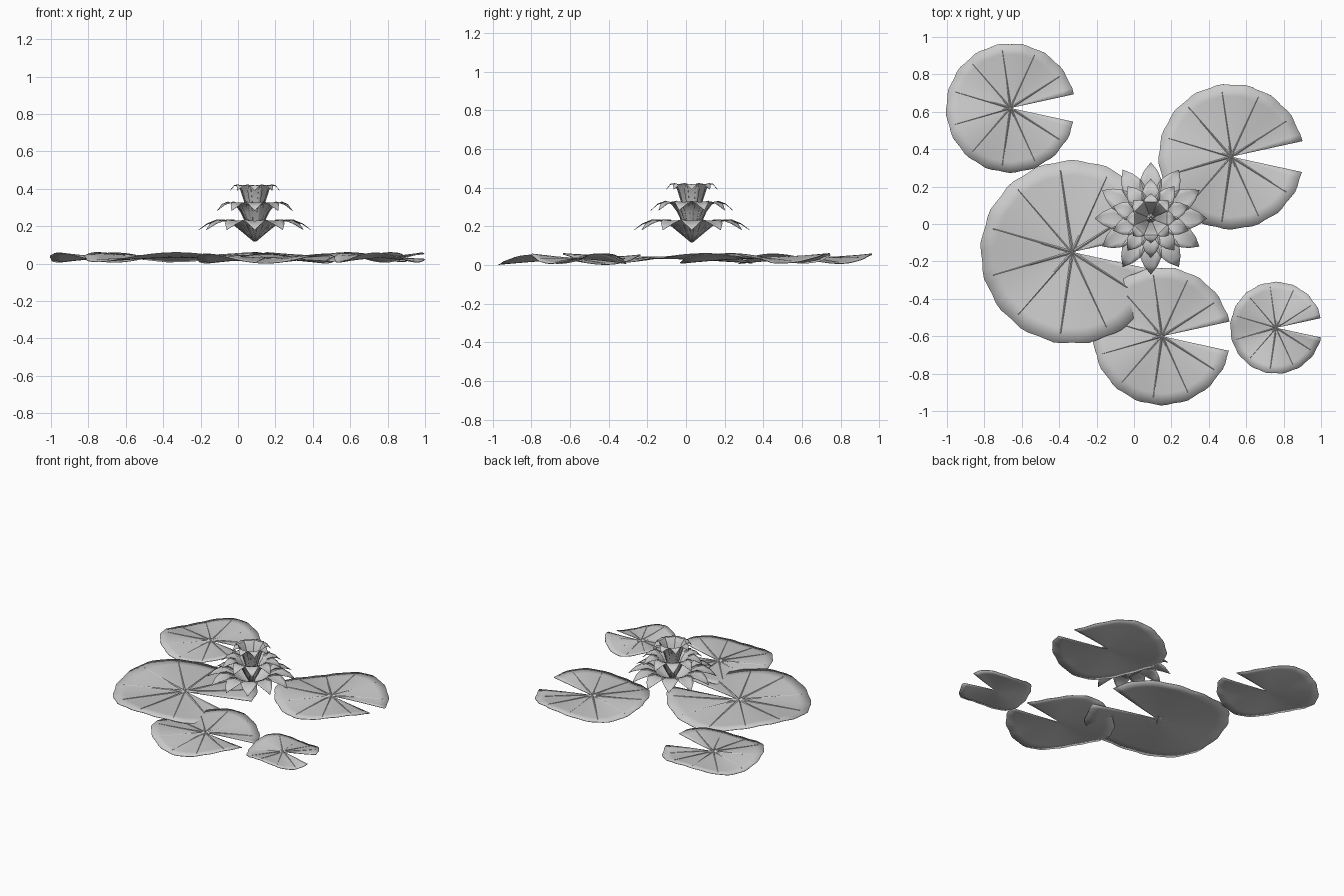
import bpy, bmesh, math
from math import sin, cos, pi, radians

if "Cube" in bpy.data.objects:
    bpy.data.objects.remove(bpy.data.objects["Cube"])

NOTCH = 0.215  # half angle of the slit in each pad
AMP = 0.025    # height of the rim wave

# name, centre x, centre y, radius, wave phase, height
PADS = [
    ("large_pad", -0.33, -0.15, 0.49, 0.0, 0.034),
    ("right_pad", 0.52, 0.36, 0.388, radians(210), 0.034),
    ("front_pad", 0.15, -0.60, 0.368, pi, 0.027),
    ("back_left_pad", -0.66, 0.62, 0.345, pi, 0.032),
    ("small_pad", 0.76, -0.555, 0.245, 0.3, 0.032),
]


def finish(name, bm, thickness=0.0, angle=40):
    bmesh.ops.recalc_face_normals(bm, faces=bm.faces)
    mesh = bpy.data.meshes.new(name)
    bm.to_mesh(mesh)
    bm.free()
    ob = bpy.data.objects.new(name, mesh)
    bpy.context.collection.objects.link(ob)
    if thickness:
        mod = ob.modifiers.new("thickness", 'SOLIDIFY')
        mod.thickness = thickness
        mod.offset = 0
    bpy.ops.object.select_all(action='DESELECT')
    bpy.context.view_layer.objects.active = ob
    ob.select_set(True)
    bpy.ops.object.shade_smooth_by_angle(angle=radians(angle))
    return ob


def grid_faces(bm, rows, closed=False):
    for a, b in zip(rows, rows[1:]):
        n = len(a)
        for i in range(n if closed else n - 1):
            j = (i + 1) % n
            bm.faces.new((a[i], a[j], b[j], b[i]))


def wave(t, ang, phase, z0):
    return z0 + AMP * t ** 1.5 * sin(3 * ang + phase)


def lily_pad(name, cx, cy, rad, phase, z0, segs=60, rings=6):
    # Notched disc with a waving, slightly scalloped rim
    bm = bmesh.new()
    centre = bm.verts.new((cx, cy, z0))
    rows = []
    for k in range(1, rings + 1):
        t = k / rings
        row = []
        for i in range(segs + 1):
            a = NOTCH + (2 * pi - 2 * NOTCH) * i / segs
            r = rad * t * (1 + t ** 4 * 0.01 * (sin(17 * a + phase) - 0.3))
            row.append(bm.verts.new((cx + r * cos(a), cy + r * sin(a), wave(t, a, phase, z0))))
        rows.append(row)
    for i in range(segs):
        bm.faces.new((centre, rows[0][i], rows[0][i + 1]))
    grid_faces(bm, rows)
    finish(name, bm, 0.004)

    # Ten tapered veins following the surface
    bm = bmesh.new()
    for v in range(1, 11):
        a = 2 * pi * v / 11
        rows = []
        for k in range(9):
            t = 0.9 * k / 8
            w = rad * (0.016 - 0.011 * k / 8)
            z = wave(t, a, phase, z0) + 0.002
            row = []
            for side, up in ((1, 0), (0, 0.8), (-1, 0), (0, -0.6)):
                row.append(bm.verts.new((cx + rad * t * cos(a) - side * w * sin(a),
                                         cy + rad * t * sin(a) + side * w * cos(a),
                                         z + up * w)))
            rows.append(row)
        grid_faces(bm, rows, closed=True)
        bm.faces.new(rows[0])
        bm.faces.new(rows[-1])
    finish(name + "_veins", bm)


def petal_ring(name, count, profile, half_widths, turn=0.0, cup=0.12):
    # Pointed petals that rise from the heart, arch out and droop at the tip
    bm = bmesh.new()
    for p in range(count):
        a = turn + 2 * pi * p / count
        rows = []
        for (r, z), w in zip(profile, half_widths):
            row = []
            for s in (-1, -0.5, 0, 0.5, 1):
                x, y = r, s * w
                row.append(bm.verts.new((0.09 + x * cos(a) - y * sin(a),
                                         0.03 + x * sin(a) + y * cos(a),
                                         z + cup * w * (s * s - 0.5))))
            rows.append(row)
        grid_faces(bm, rows)
    bmesh.ops.remove_doubles(bm, verts=bm.verts, dist=0.0002)
    finish(name, bm, 0.002, 50)


for pad in PADS:
    lily_pad(*pad)

petal_ring("outer_petals", 12,
           [(0.005, 0.118), (0.06, 0.165), (0.11, 0.207), (0.16, 0.23), (0.205, 0.231), (0.255, 0.212), (0.30, 0.18)],
           [0.006, 0.025, 0.045, 0.057, 0.058, 0.036, 0.0])
petal_ring("middle_petals", 10,
           [(0.008, 0.14), (0.045, 0.215), (0.07, 0.275), (0.10, 0.315), (0.135, 0.328), (0.175, 0.315), (0.212, 0.282)],
           [0.005, 0.02, 0.035, 0.047, 0.049, 0.032, 0.0], turn=pi / 10)
petal_ring("inner_petals", 8,
           [(0.008, 0.16), (0.03, 0.25), (0.05, 0.33), (0.068, 0.39), (0.088, 0.42), (0.11, 0.417), (0.133, 0.39)],
           [0.005, 0.018, 0.03, 0.04, 0.042, 0.028, 0.0])
